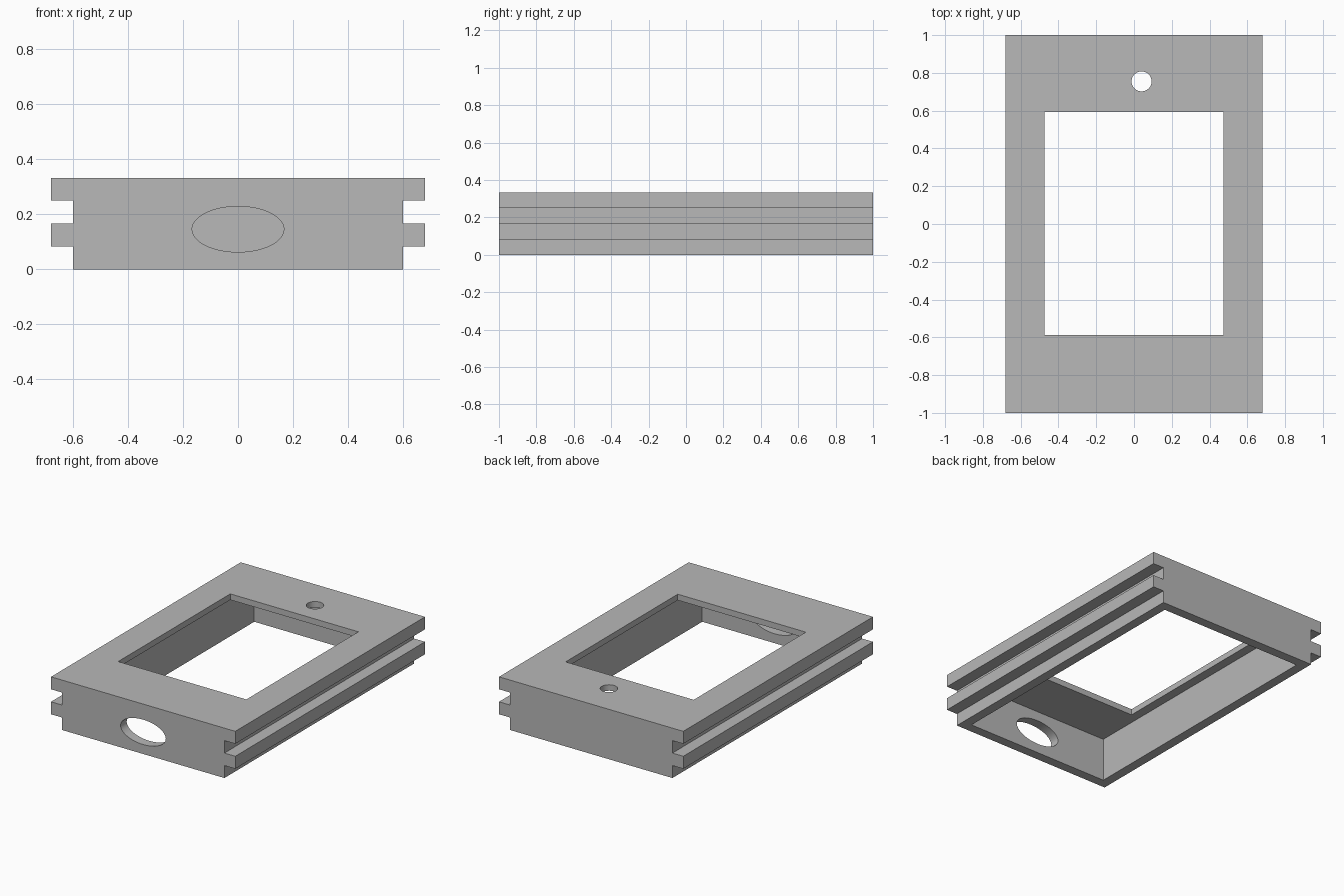
import bpy
import bmesh
import math

if "Cube" in bpy.data.objects:
    bpy.data.objects.remove(bpy.data.objects["Cube"], do_unlink=True)

grey = bpy.data.materials.new("plain grey")
grey.use_nodes = True
colour = (0.48, 0.48, 0.48, 1)
grey.diffuse_color = colour
grey.node_tree.nodes["Principled BSDF"].inputs["Base Color"].default_value = colour

HEIGHT, LENGTH = 0.333, 2.0
WIDE, NARROW = 0.68, 0.6
WALL, ROOF = 0.065, 0.04


def add_object(name, bm):
    bmesh.ops.recalc_face_normals(bm, faces=bm.faces)
    mesh = bpy.data.meshes.new(name)
    bm.to_mesh(mesh)
    bm.free()
    mesh.materials.append(grey)
    obj = bpy.data.objects.new(name, mesh)
    bpy.context.collection.objects.link(obj)
    return obj


def extrude_profile(name, points, vector):
    bm = bmesh.new()
    face = bm.faces.new([bm.verts.new(p) for p in points])
    result = bmesh.ops.extrude_face_region(bm, geom=[face], use_keep_orig=True)
    moved = [v for v in result["geom"] if isinstance(v, bmesh.types.BMVert)]
    bmesh.ops.translate(bm, verts=moved, vec=vector)
    return add_object(name, bm)


def block(name, x0, x1, y0, y1, z0, z1):
    corners = [(x0, y0, z0), (x1, y0, z0), (x1, y1, z0), (x0, y1, z0)]
    return extrude_profile(name, corners, (0, 0, z1 - z0))


def ring(count):
    angles = [2 * math.pi * i / count for i in range(count)]
    return [(math.cos(a), math.sin(a)) for a in angles]


# Grooved body: narrow and wide bands alternate up each side
step = HEIGHT / 4
right_side = []
for band in range(4):
    x = WIDE if band % 2 else NARROW
    right_side += [(x, band * step), (x, (band + 1) * step)]
outline = right_side + [(-x, z) for x, z in reversed(right_side)]
frame = extrude_profile("grooved_frame", [(x, -LENGTH / 2, z) for x, z in outline],
                        (0, LENGTH, 0))

# Hollow underside, top window, round top hole and oval front hole
inner_x, inner_y = NARROW - WALL, LENGTH / 2 - WALL
cutters = [
    block("cavity_cutter", -inner_x, inner_x, -inner_y, inner_y, -0.1, HEIGHT - ROOF),
    block("window_cutter", -0.473, 0.473, -0.588, 0.594, 0.2, 0.5),
    extrude_profile("round_hole_cutter",
                    [(0.04 + 0.053 * c, 0.755 + 0.053 * s, 0.2) for c, s in ring(48)],
                    (0, 0, 0.3)),
    extrude_profile("oval_hole_cutter",
                    [(0.167 * c, -1.1, 0.146 + 0.083 * s) for c, s in ring(64)],
                    (0, 0.3, 0)),
]

bpy.context.view_layer.objects.active = frame
for cutter in cutters:
    cutter.hide_render = True
    cut = frame.modifiers.new(cutter.name, "BOOLEAN")
    cut.operation = "DIFFERENCE"
    cut.solver = "EXACT"
    cut.object = cutter
    bpy.ops.object.modifier_apply(modifier=cut.name)
    bpy.data.objects.remove(cutter, do_unlink=True)

# Smooth hole walls, crisp edges everywhere else
bpy.ops.object.select_all(action="DESELECT")
frame.select_set(True)
bpy.ops.object.shade_smooth_by_angle(angle=math.radians(30))
